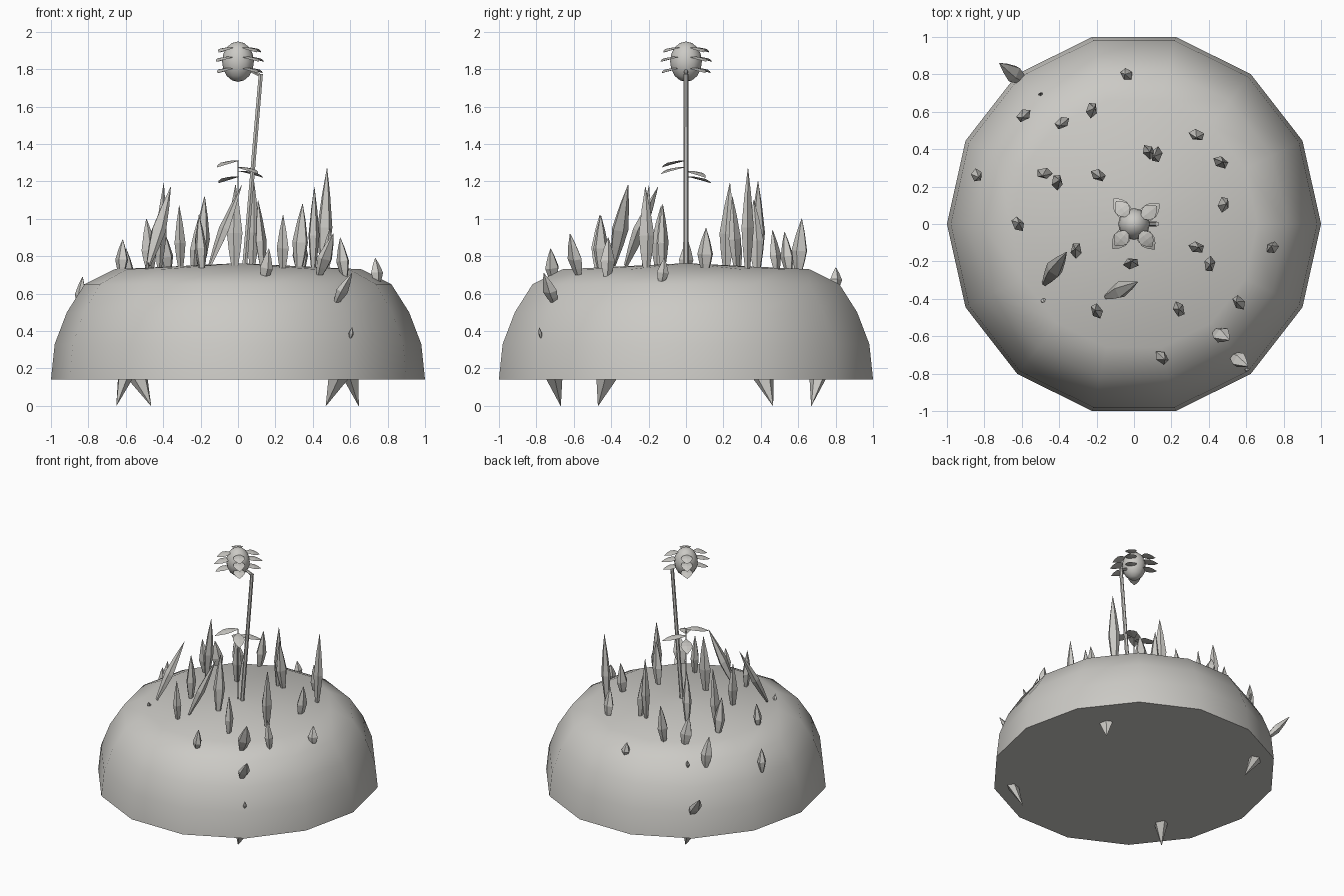
import bpy, bmesh, math, random
from mathutils import Vector

if "Cube" in bpy.data.objects:
    bpy.data.objects.remove(bpy.data.objects["Cube"])

random.seed(4)
stone = bpy.data.materials.new("pale_stone")
stone.diffuse_color = (0.60, 0.59, 0.56, 1)
stone.use_nodes = True
stone.node_tree.nodes["Principled BSDF"].inputs["Base Color"].default_value = stone.diffuse_color


def finish(name, bm, smooth=None):
    bmesh.ops.recalc_face_normals(bm, faces=bm.faces)
    me = bpy.data.meshes.new(name)
    bm.to_mesh(me)
    bm.free()
    ob = bpy.data.objects.new(name, me)
    bpy.context.collection.objects.link(ob)
    me.materials.append(stone)
    if smooth:
        bpy.context.view_layer.objects.active = ob
        ob.select_set(True)
        bpy.ops.object.shade_smooth_by_angle(angle=math.radians(smooth))
        ob.select_set(False)
    return ob


def loft(bm, rings):
    """Bridge equal rings of points and cap both ends."""
    rows = [[bm.verts.new(p) for p in ring] for ring in rings]
    n = len(rows[0])
    for a, b in zip(rows, rows[1:]):
        for i in range(n):
            j = (i + 1) % n
            bm.faces.new((a[i], a[j], b[j], b[i]))
    bm.faces.new(rows[0][::-1])
    bm.faces.new(rows[-1])


def shard(bm, base, tip, width, thick, turn=0.0, sides=5,
          profile=((0, .3), (.25, .75), (.45, 1), (.75, .55), (1, .03))):
    """Pointed blade with a flattened section from base to tip."""
    base, tip = Vector(base), Vector(tip)
    axis = tip - base
    q = axis.to_track_quat('Z', 'Y')
    rings = []
    for t, r in profile:
        ring = []
        for i in range(sides):
            a = 2 * math.pi * i / sides
            x, y = math.cos(a) * width / 2 * r, math.sin(a) * thick / 2 * r
            p = Vector((x * math.cos(turn) - y * math.sin(turn),
                        x * math.sin(turn) + y * math.cos(turn), 0))
            ring.append(base + axis * t + q @ p)
        rings.append(ring)
    loft(bm, rings)


# Mound: fourteen-sided dome with a flat underside
PROFILE = [(1, .14), (.98, .33), (.915, .5), (.82, .65), (.66, .73), (.01, .762)]
bm = bmesh.new()
loft(bm, [[(r * math.cos(2 * math.pi * i / 14), 1.026 * r * math.sin(2 * math.pi * i / 14), z)
           for i in range(14)] for r, z in PROFILE])
finish("mound", bm, 35)


def ground(x, y):
    r = math.hypot(x, y)
    for (r0, z0), (r1, z1) in zip(PROFILE, PROFILE[1:]):
        if r1 <= r <= r0:
            return z0 + (z1 - z0) * (r - r0) / (r1 - r0)
    return .14 if r > 1 else .76


# Upright blades: x, y, tip height
upright = [
    (-.59, .58, .84), (-.385, .54, .93), (-.225, .61, 1.0), (-.04, .80, .74),
    (-.48, .27, 1.0), (-.41, .225, 1.19), (-.84, .26, .69), (-.62, 0, .89),
    (-.19, .26, 1.12), (.08, .385, 1.2), (.335, .475, .94), (.465, .33, 1.27),
    (.48, .105, .95), (.335, -.125, 1.08), (.405, -.215, 1.17), (.74, -.125, .79),
    (.56, -.42, .90), (.24, -.455, 1.02), (.15, -.715, .84), (-.2, -.465, 1.02),
    (-.31, -.14, 1.07), (-.015, -.21, 1.18), (.12, .37, 1.1)]
bm = bmesh.new()
for x, y, z in upright:
    g = ground(x, y)
    w = .09 if z > .8 else .075
    dx, dy = random.uniform(-.015, .015), random.uniform(-.015, .015)
    shard(bm, (x - dx, y - dy, g - .04), (x + dx, y + dy, z), w, .062,
          random.uniform(0, math.pi))
finish("upright_blades", bm)

# Leaning blades: base, tip, width
leaning = [
    ((-.58, .76, .30), (-.72, .86, .49), .10),
    ((-.15, -.39, .75), (.02, -.31, 1.18), .095),
    ((-.48, -.32, .75), (-.36, -.15, 1.17), .10),
    ((.43, -.57, .68), (.51, -.62, .92), .10),
    ((.52, -.70, .54), (.61, -.76, .71), .09),
    ((.60, -.775, .36), (.61, -.785, .42), .03),
    ((-.49, -.40, .72), (-.48, -.42, .77), .03),
    ((-.5, .69, .62), (-.5, .70, .68), .03)]
bm = bmesh.new()
for base, tip, w in leaning:
    shard(bm, base, tip, w, w * .6, random.uniform(-.4, .4))
finish("leaning_blades", bm)

# Feet: four points reaching down to the floor
bm = bmesh.new()
for top, tip in [((-.60, -.42, .17), (-.65, -.47, 0)), ((.60, .41, .17), (.645, .465, 0)),
                 ((-.54, .71, .17), (-.465, .67, 0)), ((.54, -.71, .17), (.47, -.67, 0))]:
    shard(bm, top, tip, .13, .09, .5, 5, ((0, 1), (1, .02)))
finish("feet", bm)

# Stems: a leaning stalk for the bloom and a fine one for the leaves
straight = ((0, 1), (1, .85))
bm = bmesh.new()
shard(bm, (.035, 0, .74), (.122, 0, 1.775), .03, .03, 0, 6, straight)
shard(bm, (.115, 0, 1.77), (.05, 0, 1.80), .022, .022, 0, 6, straight)
finish("bloom_stem", bm, 40)
bm = bmesh.new()
shard(bm, (0, 0, .74), (0, 0, 1.31), .007, .007, 0, 5, straight)
finish("leaf_stem", bm)

# Bloom head: rounded ball
bm = bmesh.new()
bmesh.ops.create_uvsphere(bm, u_segments=12, v_segments=8, radius=1)
for v in bm.verts:
    v.co = (v.co.x * .085, v.co.y * .085, 1.84 + v.co.z * .108)
finish("bloom_head", bm, 50)


def petal(bm, angle, z, inner, outer, width, droop):
    """Thin arched leaf pointing outwards."""
    d = Vector((math.cos(angle), math.sin(angle), 0))
    s = Vector((-d.y, d.x, 0))
    rings = []
    for t, w in ((0, .2), (.3, .85), (.55, 1), (.8, .6), (1, .04)):
        c = d * (inner + (outer - inner) * t)
        c.z = z - droop * t * t
        h = s * width / 2 * w
        up = Vector((0, 0, .005 * w))
        rings.append([c + h, c + up, c - h, c - up])
    loft(bm, rings)


ANGLES = [math.radians(a) for a in (38, 128, 229, 309)]

# Petals: three stacked rings round the head
bm = bmesh.new()
for z, outer in ((1.915, .155), (1.865, .175), (1.805, .165)):
    for a in ANGLES:
        petal(bm, a, z, .05, outer, .085, .025)
finish("petals", bm)

# Leaves: spiral round the fine stem
bm = bmesh.new()
for a, z in zip(ANGLES, (1.255, 1.225, 1.31, 1.275)):
    petal(bm, a, z, 0, .17, .085, .035)
finish("leaves", bm)
